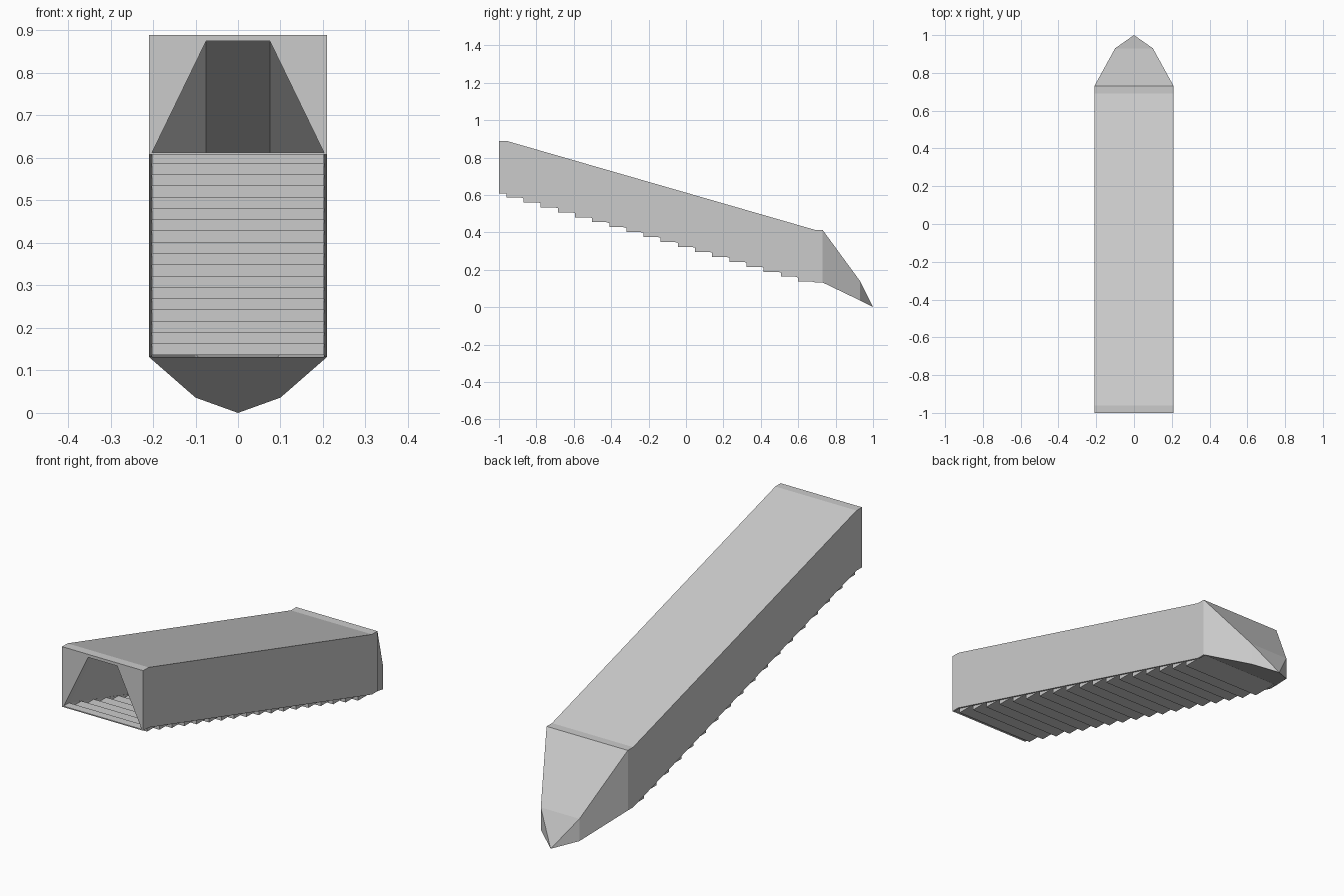
import bpy

if "Cube" in bpy.data.objects:
    bpy.data.objects.remove(bpy.data.objects["Cube"])

Y0, Y1, Y2, Y3 = -1.0, -0.96, 0.69, 0.73      # tunnel stations: flat, slope, flat
DROP = 0.476
STATIONS = [(Y0, 0.0), (Y1, 0.0), (Y2, -DROP), (Y3, -DROP)]
W, INNER, BOTTOM, TOP = 0.21, 0.202, 0.608, 0.889
FLOOR, CEIL, CEIL_W = 0.613, 0.875, 0.075
STEPS, RUN, RISE = 18, 1.65 / 18, 0.0265


def make(name, verts, faces):
    mesh = bpy.data.meshes.new(name)
    mesh.from_pydata(verts, [], faces)
    mesh.update()
    obj = bpy.data.objects.new(name, mesh)
    bpy.context.collection.objects.link(obj)
    return obj


def loft(name, rows, closed=False):
    """Join equal-length rows of points with quads."""
    n = len(rows[0])
    verts = [p for row in rows for p in row]
    faces = []
    for r in range(len(rows) - 1):
        for i in range(n if closed else n - 1):
            j = (i + 1) % n
            faces.append((r * n + i, r * n + j, (r + 1) * n + j, (r + 1) * n + i))
    return make(name, verts, faces)


def sweep(name, profile):
    """Carry an x-z profile down the sloping tunnel."""
    return loft(name, [[(x, y, z + dz) for x, z in profile] for y, dz in STATIONS])


# Outer shell: sides, roof and the narrow ledges under the sides
sweep("tunnel_shell", [(-INNER, BOTTOM), (-W, BOTTOM), (-W, TOP),
                       (W, TOP), (W, BOTTOM), (INNER, BOTTOM)])

# Inner passage: leaning walls and narrow ceiling, facing inwards
passage = [(INNER, FLOOR), (CEIL_W, CEIL), (-CEIL_W, CEIL), (-INNER, FLOOR)]
sweep("inner_passage", passage)

# Flat front panel around the trapezoid opening
outer = [(-W, BOTTOM), (-W, TOP), (W, TOP), (W, BOTTOM)]
loft("front_frame", [[(x, Y0, z) for x, z in passage[::-1]],
                     [(x, Y0, z) for x, z in outer]], closed=True)

# Stairs: one folded sheet of treads and risers
path = [(Y0, FLOOR)]
for k in range(STEPS):
    y = Y1 + k * RUN
    path += [(y, FLOOR - k * RISE), (y, FLOOR - (k + 1) * RISE)]
path.append((Y3, FLOOR - STEPS * RISE))
loft("stairs", [[(-INNER, y, z), (INNER, y, z)] for y, z in path])

# Small triangles closing the step ends
verts, faces = [], []
for side in (-1, 1):
    for k in range(STEPS):
        y, z, n = Y1 + k * RUN, FLOOR - k * RISE, len(verts)
        x = side * INNER
        verts += [(x, y, z), (x, y, z - RISE), (x, y + RUN, z - RISE)]
        faces.append((n, n + 1, n + 2) if side > 0 else (n, n + 2, n + 1))
make("step_ends", verts, faces)

# Tapered nose closing to a point at the low end
ring = [(x, Y3, z - DROP) for x, z in outer]
small = [(-0.1, 0.93, 0.036), (-0.1, 0.93, 0.14), (0.1, 0.93, 0.14), (0.1, 0.93, 0.036)]
make("nose", ring + small + [(0, 1, 0)],
     [(0, 1, 4), (1, 5, 4), (1, 2, 6, 5), (2, 3, 7), (2, 7, 6), (3, 0, 4, 7),
      (4, 5, 8), (5, 6, 8), (6, 7, 8), (7, 4, 8)])
